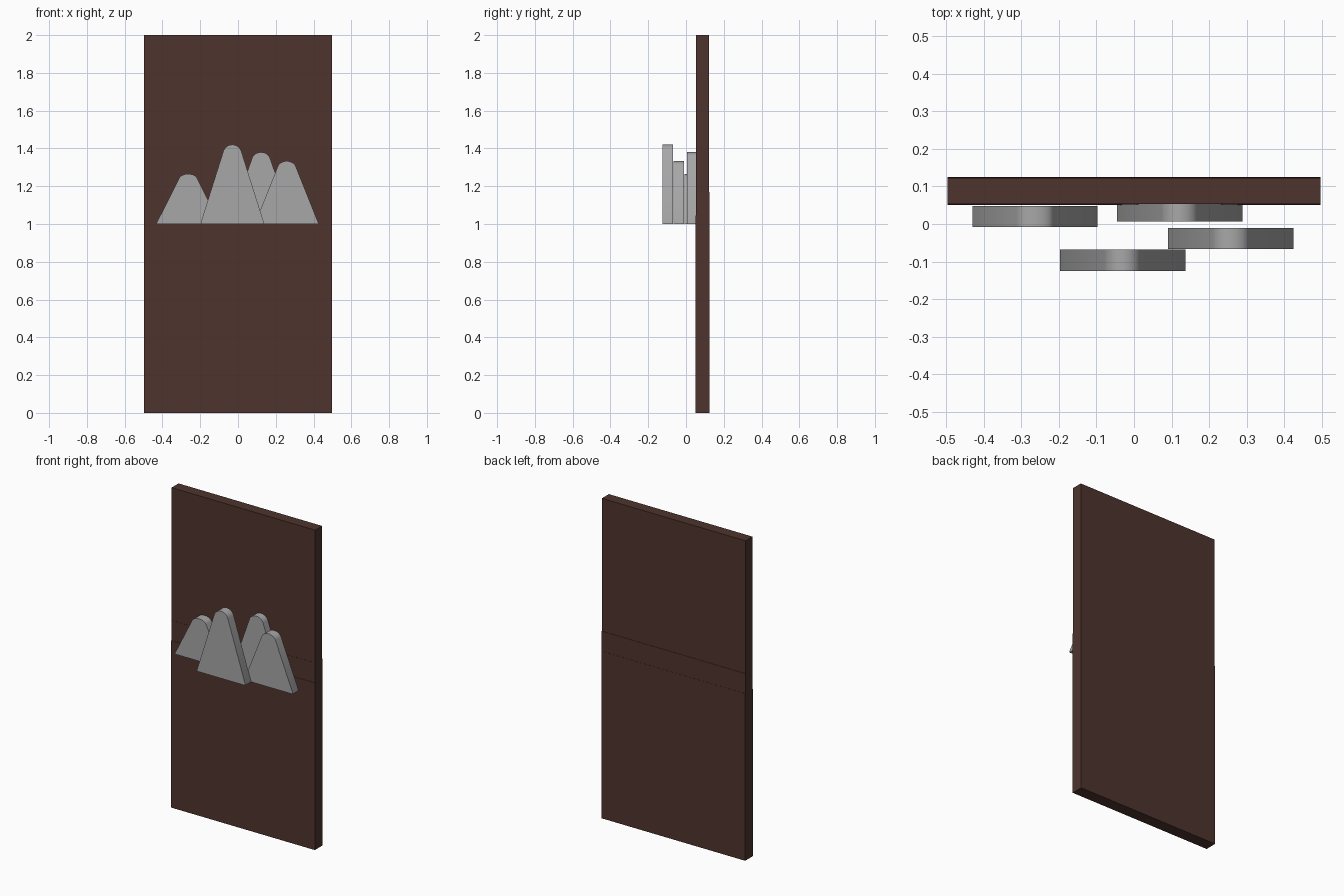
import bpy, bmesh, math

cube = bpy.data.objects.get("Cube")
if cube:
    bpy.data.objects.remove(cube, do_unlink=True)


def make_material(name, colour):
    mat = bpy.data.materials.new(name)
    mat.use_nodes = True
    mat.diffuse_color = colour
    mat.node_tree.nodes["Principled BSDF"].inputs["Base Color"].default_value = colour
    return mat


brown = make_material("dark brown wood", (0.076, 0.034, 0.027, 1))
grey = make_material("stone grey", (0.39, 0.39, 0.39, 1))


def extrude_outline(name, outline, y0, y1, mat):
    """Solid from an x-z outline, running from y0 to y1."""
    bm = bmesh.new()
    face = bm.faces.new([bm.verts.new((x, y0, z)) for x, z in outline])
    moved = bmesh.ops.extrude_face_region(bm, geom=[face])["geom"]
    verts = [v for v in moved if isinstance(v, bmesh.types.BMVert)]
    bmesh.ops.translate(bm, verts=verts, vec=(0, y1 - y0, 0))
    bmesh.ops.recalc_face_normals(bm, faces=bm.faces)
    mesh = bpy.data.meshes.new(name)
    bm.to_mesh(mesh)
    bm.free()
    mesh.materials.append(mat)
    obj = bpy.data.objects.new(name, mesh)
    bpy.context.collection.objects.link(obj)
    return obj


def slab(name, z0, z1, y0, y1):
    w = 0.497
    extrude_outline(name, [(-w, z0), (w, z0), (w, z1), (-w, z1)], y0, y1, brown)


# Backing board, lower and upper sheets with the overlap strip between
slab("lower_board", 0, 1.045, 0.05, 0.125)
slab("overlap_strip", 1.045, 1.17, 0.052, 0.124)
slab("upper_board", 1.17, 2, 0.053, 0.122)


def peak(name, x, height, y0, y1):
    """Tapered slab with a rounded tip, stretched to its height."""
    half, full, r, foot, steps = 0.167, 0.42, 0.05, 0.008, 16
    # Angle at which the straight flank meets the tip arc
    rise = full - r - foot
    tangent = math.atan2(rise, half) - math.acos(r / math.hypot(half, rise))
    tangent = math.acos(r / math.hypot(half, rise)) - math.atan2(rise, half)
    outline = [(-half, 0), (half, 0), (half, foot)]
    for i in range(steps + 1):
        a = tangent + (math.pi - 2 * tangent) * i / steps
        outline.append((r * math.cos(a), full - r + r * math.sin(a)))
    outline.append((-half, foot))
    scaled = [(x + px, 1 + pz * height / full) for px, pz in outline]
    obj = extrude_outline(name, scaled, y0, y1, grey)
    bpy.ops.object.select_all(action="DESELECT")
    obj.select_set(True)
    bpy.context.view_layer.objects.active = obj
    bpy.ops.object.shade_smooth_by_angle(angle=math.radians(35))


# Four overlapping mountain peaks
peak("left_peak", -0.264, 0.265, -0.008, 0.048)
peak("front_peak", -0.03, 0.42, -0.125, -0.068)
peak("rear_peak", 0.122, 0.38, 0.006, 0.058)
peak("right_peak", 0.258, 0.333, -0.066, -0.01)
